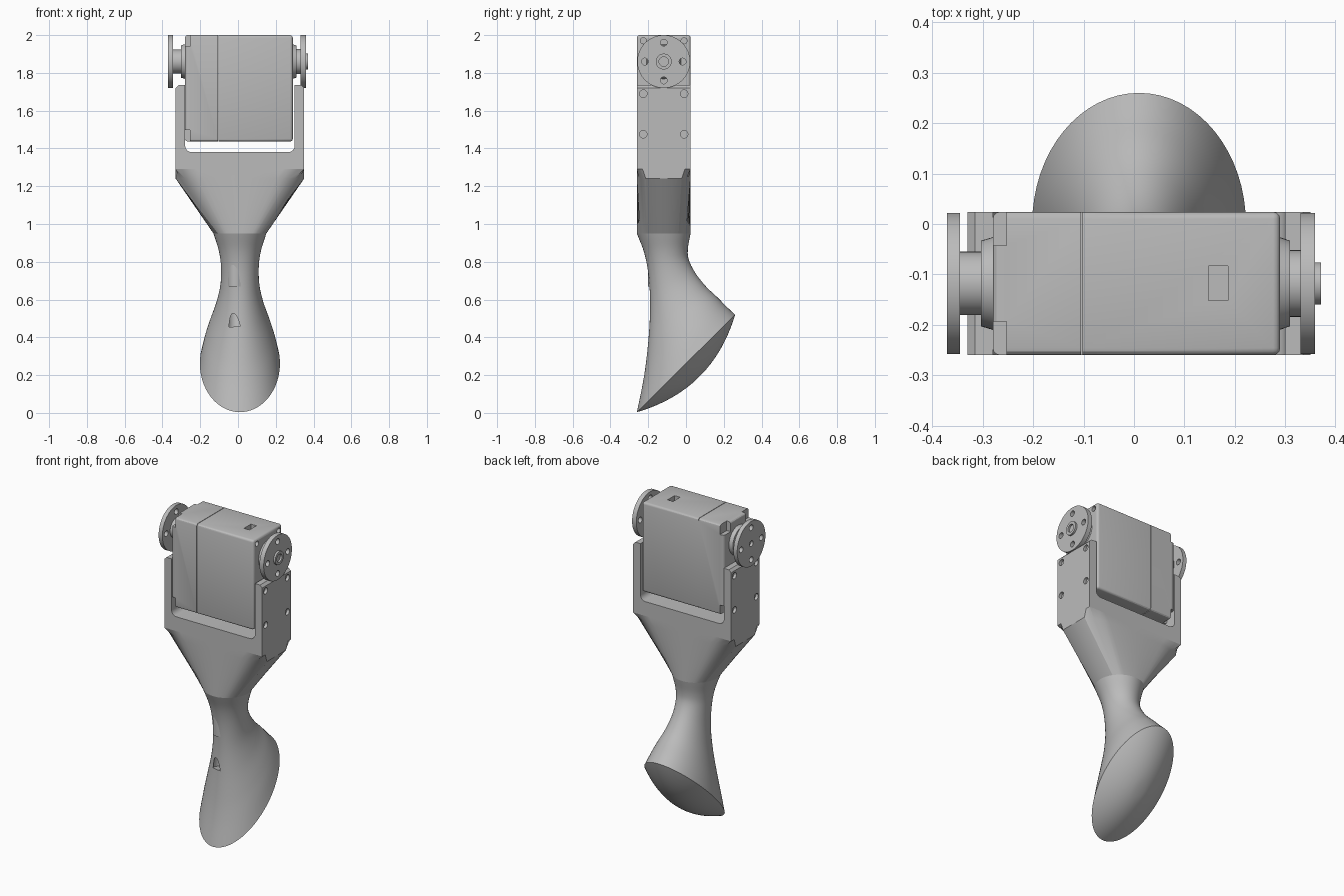
import bpy, bmesh, math
from mathutils import Vector, Matrix

cube = bpy.data.objects.get("Cube")
if cube:
    bpy.data.objects.remove(cube, do_unlink=True)

grey = bpy.data.materials.new("matte grey")
grey.use_nodes = True
grey.diffuse_color = (0.5, 0.5, 0.5, 1)
grey.node_tree.nodes["Principled BSDF"].inputs["Base Color"].default_value = (0.5, 0.5, 0.5, 1)

CY, CX, AXLE = -0.118, 0.01, 1.86     # body centre line and axle height
HY = 0.142                            # half depth of the body


def make(name, bm):
    bmesh.ops.recalc_face_normals(bm, faces=bm.faces)
    me = bpy.data.meshes.new(name)
    bm.to_mesh(me)
    bm.free()
    ob = bpy.data.objects.new(name, me)
    bpy.context.collection.objects.link(ob)
    me.materials.append(grey)
    return ob


def box(name, lo, hi, bevel=0):
    bm = bmesh.new()
    lo, hi = Vector(lo), Vector(hi)
    bmesh.ops.create_cube(bm, size=1, matrix=Matrix.Translation((lo + hi) / 2) @ Matrix.Diagonal((*(hi - lo), 1)))
    if bevel:
        bmesh.ops.bevel(bm, geom=bm.edges[:], offset=bevel, segments=3, profile=0.5, affect='EDGES')
    return make(name, bm)


def rod(name, a, b, r1, r2=None, sides=48):
    """Cylinder or cone from point a to point b."""
    a, b = Vector(a), Vector(b)
    bm = bmesh.new()
    turn = (b - a).to_track_quat('Z', 'Y').to_matrix().to_4x4()
    bmesh.ops.create_cone(bm, cap_ends=True, segments=sides, radius1=r1, radius2=r2 or r1,
                          depth=(b - a).length, matrix=Matrix.Translation((a + b) / 2) @ turn)
    return make(name, bm)


def xrod(name, x0, x1, r1, r2=None, y=CY, z=AXLE, sides=48):
    return rod(name, (x0, y, z), (x1, y, z), r1, r2, sides)


def cut(ob, cutters):
    for c in cutters:
        c.hide_render = True
        m = ob.modifiers.new("cut", 'BOOLEAN')
        m.operation, m.object, m.solver = 'DIFFERENCE', c, 'EXACT'
    dg = bpy.context.evaluated_depsgraph_get()
    me = bpy.data.meshes.new_from_object(ob.evaluated_get(dg))
    ob.modifiers.clear()
    ob.data = me
    for c in cutters:
        bpy.data.objects.remove(c, do_unlink=True)


def skin(bm, rings, cap_start=False, cap_end=False):
    rows = [[bm.verts.new(p) for p in ring] for ring in rings]
    n = len(rows[0])
    for a, b in zip(rows, rows[1:]):
        for i in range(n):
            j = (i + 1) % n
            bm.faces.new((a[i], a[j], b[j], b[i]))
    if cap_start:
        bm.faces.new(rows[0])
    if cap_end:
        bm.faces.new(rows[-1])


def spline(pts, steps=5):
    """Smooth curve through tuples of numbers."""
    v = [Vector(p) for p in pts]
    v = [2 * v[0] - v[1]] + v + [2 * v[-1] - v[-2]]
    out = []
    for a, b, c, d in zip(v, v[1:], v[2:], v[3:]):
        for i in range(steps):
            t = i / steps
            out.append(0.5 * (2 * b + (c - a) * t + (2 * a - 5 * b + 4 * c - d) * t ** 2
                              + (3 * b - a - 3 * c + d) * t ** 3))
    return out + [v[-2]]


N = 64
angles = [2 * math.pi * i / N for i in range(N)]

# Shoulder: round neck widening to a rectangle
def clamp(v):
    return max(-1, min(1, v))

def squared(hx, k, z):
    return [(CX + hx * clamp(k * math.cos(t)), CY + HY * clamp(k * math.sin(t)), z) for t in angles]

bm = bmesh.new()
skin(bm, [squared(0.14, 1, 0.95), squared(0.34, 1.2, 1.24), squared(0.34, 1.42, 1.29)], True, True)
make("shoulder", bm)

# Fork: U-shaped profile extruded through the depth
def fillet(cx, cz, r, a0):
    return [(cx + r * math.cos(a0 + i * math.pi / 12), cz + r * math.sin(a0 + i * math.pi / 12)) for i in range(7)]

outline = [(-0.33, 1.29), (0.35, 1.29), (0.35, 1.72), (0.335, 1.735), (0.3, 1.735)]
outline += fillet(0.265, 1.415, 0.035, -math.pi / 2)[::-1]
outline += fillet(-0.245, 1.415, 0.035, math.pi)[::-1]
outline += [(-0.28, 1.735), (-0.315, 1.735), (-0.33, 1.72)]
bm = bmesh.new()
skin(bm, [[(x, y, z) for x, z in outline] for y in (CY - HY, CY + HY)], True, True)
fork = make("fork", bm)
cut(fork, [xrod("hole", s - 0.018, s + 0.018, 0.02, y=CY + dy, z=z, sides=20)
           for s in (-0.33, 0.35) for dy in (-0.108, 0.108) for z in (1.475, 1.69)])

# Leg and foot: sections tilt from level to the sloping sole
# each row: front y, front z, back y, back z, half width
sections = spline([
    (-0.26, 0.95, 0.024, 0.95, 0.14), (-0.222, 0.85, 0.01, 0.87, 0.112),
    (-0.2, 0.74, 0.015, 0.81, 0.1), (-0.19, 0.6, 0.05, 0.74, 0.104),
    (-0.194, 0.45, 0.105, 0.67, 0.128), (-0.21, 0.28, 0.168, 0.61, 0.165),
    (-0.23, 0.15, 0.21, 0.567, 0.19), (-0.26, 0.004, 0.26, 0.52, 0.212)])

def section(fy, fz, by, bz, w, scale=1, push=0):
    mid, half = Vector((CX, (fy + by) / 2, (fz + bz) / 2)), Vector((0, (by - fy) / 2, (bz - fz) / 2))
    out = Vector((0, half.z, -half.y)).normalized() * push
    return [mid + out + scale * (half * math.sin(t) + Vector((w * math.cos(t), 0, 0))) for t in angles]

rings = [section(*s) for s in sections]
for i in range(1, 12):
    s = math.cos(i / 12 * math.pi / 2)
    rings.append(section(*sections[-1], s, 0.1 * (1 - s * s)))
bm = bmesh.new()
skin(bm, rings, True, True)
leg = make("leg_and_foot", bm)
# scooped screw channel on the front, with its collar above
cut(leg, [rod("channel", (-0.01, -0.115, 0.67), (-0.01, -0.155, 0.45), 0.045)])
rod("channel_collar", (-0.01, -0.155, 0.67), (-0.01, -0.158, 0.82), 0.045)

# Motor case with corner notches, seam, socket and screw holes
x0, x1, y0, y1, z0, z1 = -0.28, 0.29, CY - HY, CY + HY, 1.437, 2.0
case = box("motor_case", (x0, y0, z0), (x1, y1, z1), 0.014)
cutters = [box("seam", (-0.105, -1, 1), (-0.102, 1, 3)),
           box("socket", (0.148, -0.152, 1.97), (0.186, -0.083, 2.1))]
for y in (y0, y1):
    for z in (z0, z1):
        cutters.append(box("notch", (-0.4, y - 0.067, z - 0.06), (-0.253, y + 0.067, z + 0.06)))
        cutters.append(xrod("hole", 0.27, 0.32, 0.016, y=CY + (y - CY) * 0.76, z=z + (0.03 if z == z0 else -0.03), sides=20))
cut(case, cutters)

# Axle bosses, hubs and horn discs
xrod("right_boss", -0.27, -0.303, 0.095, 0.085)
xrod("right_hub", -0.3, -0.346, 0.063)
xrod("left_boss", 0.28, 0.309, 0.095, 0.085)
xrod("left_hub", 0.3, 0.331, 0.066)
right_horn = xrod("right_horn", -0.371, -0.345, 0.14, sides=64)
left_horn = xrod("left_horn", 0.33, 0.359, 0.14, sides=64)
for horn, x in ((right_horn, -0.358), (left_horn, 0.345)):
    holes = [xrod("hole", x - 0.05, x + 0.05, 0.018, y=CY + 0.1 * math.cos(a), z=AXLE + 0.1 * math.sin(a), sides=20)
             for a in (0, math.pi / 2, math.pi, 1.5 * math.pi)]
    cut(horn, holes)
cut(right_horn, [xrod("hole", -0.4, -0.355, 0.018, sides=20)])
cap = xrod("left_hub_cap", 0.355, 0.371, 0.042)
cut(cap, [xrod("hole", 0.358, 0.4, 0.025, sides=24)])

# Smooth shading with crisp edges
bpy.ops.object.select_all(action='DESELECT')
for ob in bpy.context.collection.objects:
    if ob.type == 'MESH' and ob.data.materials and ob.data.materials[0] == grey:
        ob.select_set(True)
        bpy.context.view_layer.objects.active = ob
bpy.ops.object.shade_smooth_by_angle(angle=math.radians(30))
